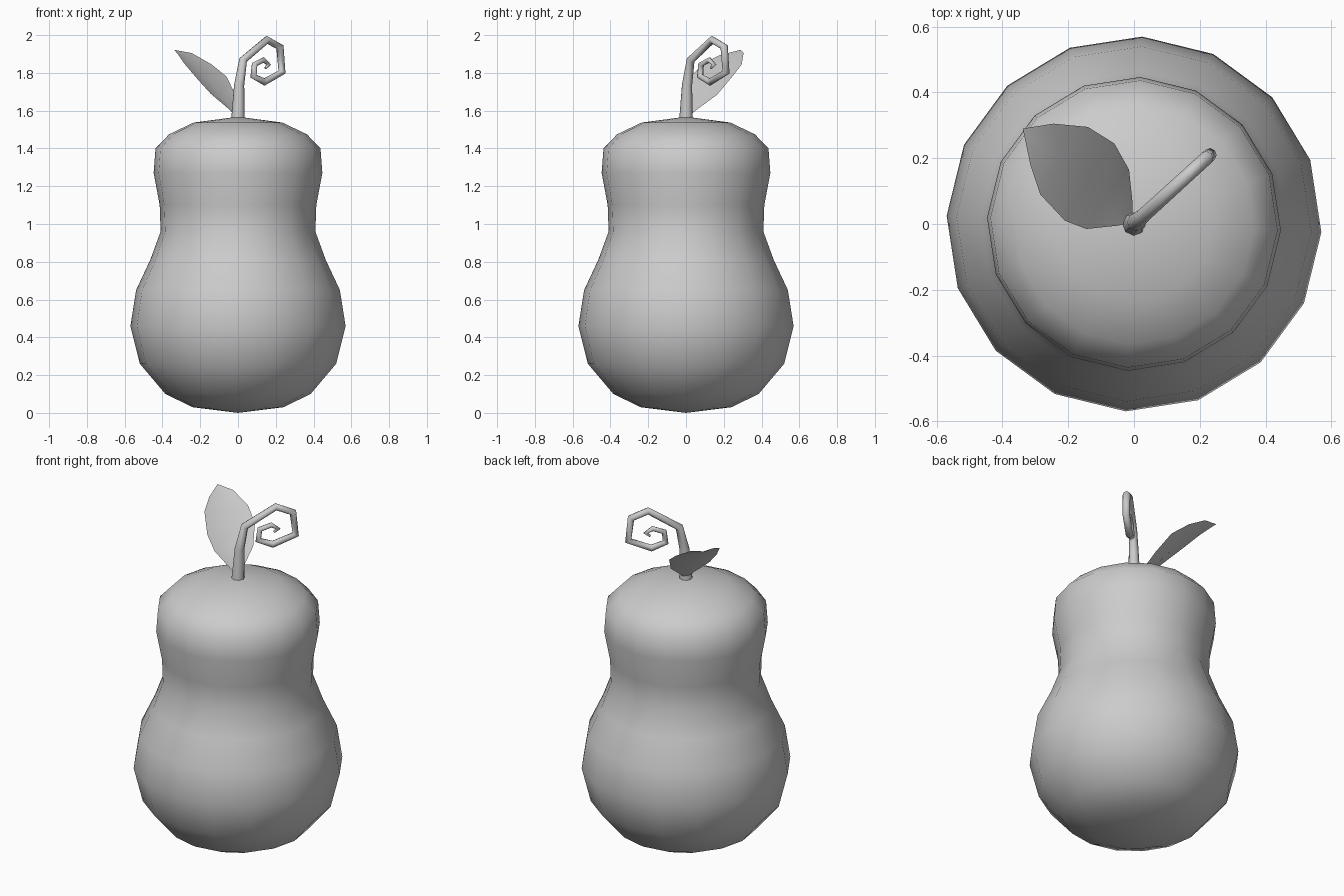
import bpy, bmesh, math

if "Cube" in bpy.data.objects:
    bpy.data.objects.remove(bpy.data.objects["Cube"])


def add_mesh(name, bm):
    bmesh.ops.recalc_face_normals(bm, faces=bm.faces)
    for f in bm.faces:
        f.smooth = True
    me = bpy.data.meshes.new(name)
    bm.to_mesh(me)
    bm.free()
    ob = bpy.data.objects.new(name, me)
    bpy.context.collection.objects.link(ob)
    return ob


# Gourd body: lathed profile of (radius, z), 16 sides
SIDES = 16
profile = [(0.24, 0.03), (0.385, 0.10), (0.52, 0.26), (0.57, 0.46),
           (0.54, 0.65), (0.465, 0.81), (0.41, 0.96), (0.415, 1.10),
           (0.447, 1.27), (0.437, 1.40), (0.365, 1.475), (0.235, 1.537)]
bm = bmesh.new()
rings = []
for r, z in profile:
    ring = []
    for k in range(SIDES):
        a = math.tau * k / SIDES - math.radians(2.5)
        ring.append(bm.verts.new((r * math.cos(a), r * math.sin(a), z)))
    rings.append(ring)
bottom = bm.verts.new((0, 0, 0))
top = bm.verts.new((0, 0, 1.568))
for k in range(SIDES):
    n = (k + 1) % SIDES
    bm.faces.new((bottom, rings[0][n], rings[0][k]))
    bm.faces.new((top, rings[-1][k], rings[-1][n]))
    for lo, hi in zip(rings, rings[1:]):
        bm.faces.new((lo[k], lo[n], hi[n], hi[k]))
add_mesh("gourd_body", bm)

# Curled stem: tapered tube along a spiral of (x, z, radius), in a diagonal plane
path = [(0.0, 1.55, 0.036), (0.006, 1.735, 0.027), (0.027, 1.868, 0.022),
        (0.153, 1.975, 0.021), (0.222, 1.937, 0.021), (0.233, 1.804, 0.02),
        (0.14, 1.752, 0.02), (0.082, 1.782, 0.018), (0.088, 1.845, 0.016),
        (0.135, 1.868, 0.015), (0.163, 1.843, 0.012), (0.145, 1.825, 0.007)]
cu = bpy.data.curves.new("curled_stem", 'CURVE')
cu.dimensions = '3D'
cu.bevel_depth = 1.0
cu.bevel_resolution = 2
cu.use_fill_caps = True
sp = cu.splines.new('POLY')
sp.points.add(len(path) - 1)
for p, (x, z, r) in zip(sp.points, path):
    p.co = (x, 0.91 * x, z, 1)
    p.radius = r
sp.use_smooth = True
stem = bpy.data.objects.new("curled_stem", cu)
bpy.context.collection.objects.link(stem)

# Leaf: folded sheet, rows of left edge, midrib, right edge
rows = [((-0.05, -0.005, 1.61), (-0.04, 0.035, 1.61), (-0.005, 0.07, 1.615)),
        ((-0.145, -0.015, 1.69), (-0.09, 0.08, 1.67), (-0.015, 0.165, 1.685)),
        ((-0.21, 0.01, 1.762), (-0.145, 0.135, 1.75), (-0.06, 0.245, 1.78)),
        ((-0.285, 0.09, 1.85), (-0.22, 0.195, 1.83), (-0.14, 0.295, 1.845)),
        ((-0.315, 0.18, 1.895), (-0.285, 0.245, 1.89), (-0.245, 0.305, 1.905))]
bm = bmesh.new()
base = bm.verts.new((-0.005, 0.005, 1.565))
tip = bm.verts.new((-0.338, 0.29, 1.922))
grid = [[bm.verts.new(c) for c in row] for row in rows]
for i in range(2):
    bm.faces.new((base, grid[0][i + 1], grid[0][i]))
    bm.faces.new((tip, grid[-1][i], grid[-1][i + 1]))
    for a, b in zip(grid, grid[1:]):
        bm.faces.new((a[i], a[i + 1], b[i + 1], b[i]))
add_mesh("leaf", bm)
